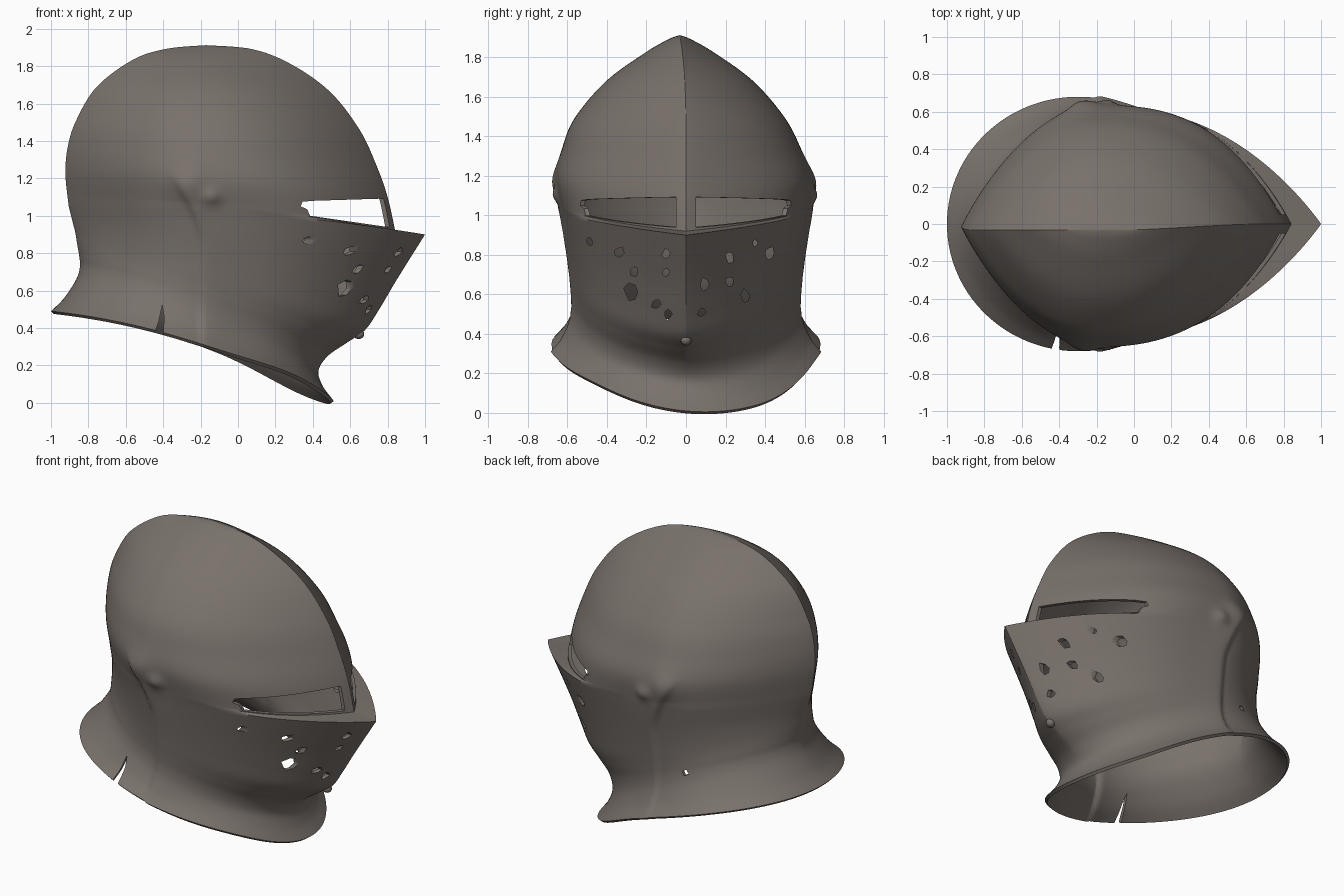
import bpy, bmesh, math, random
from mathutils import Vector

if "Cube" in bpy.data.objects:
    bpy.data.objects.remove(bpy.data.objects["Cube"])

random.seed(4)
steel = bpy.data.materials.new("aged steel")
steel.diffuse_color = (0.19, 0.165, 0.147, 1)
steel.use_nodes = True
steel.node_tree.nodes["Principled BSDF"].inputs["Base Color"].default_value = steel.diffuse_color

# Loft rings: back x,z  front x,z  half width, x of widest, back p,q  front p,q, bulge
LOWER = [
    (-1.00, .49, .51, .01, .68, -.30, 2.0, 2.0, 2.0, 2.0, .08),
    (-.93, .56, .455, .085, .622, -.29, 2.0, 1.9, 2.0, 2.0, .07),
    (-.865, .66, .43, .17, .580, -.26, 2.0, 1.74, 2.0, 1.88, .055),
    (-.845, .73, .48, .25, .565, -.24, 2.0, 1.58, 2.05, 1.65, .04),
    (-.85, .79, .58, .32, .565, -.22, 2.0, 1.45, 2.1, 1.47, .03),
    (-.86, .85, .68, .39, .571, -.21, 1.95, 1.33, 2.15, 1.32, .025),
    (-.87, .91, .755, .50, .581, -.20, 1.95, 1.23, 2.2, 1.2, .025),
    (-.885, .97, .85, .66, .598, -.20, 1.9, 1.15, 2.3, 1.1, .03),
    (-.905, 1.05, 1.00, .90, .626, -.20, 1.9, 1.08, 2.4, 1.04, .04)]
UPPER = [
    (-.91, 1.09, .84, .92, .628, -.20, 1.9, 1.08, 2.8, 1.05, .04),
    (-.923, 1.23, .80, 1.10, .645, -.20, 1.9, 1.08, 2.6, 1.08, .02),
    (-.91, 1.37, .74, 1.27, .608, -.20, 1.9, 1.08, 2.4, 1.08, 0),
    (-.865, 1.51, .65, 1.46, .535, -.20, 1.9, 1.08, 2.25, 1.08, 0),
    (-.755, 1.69, .495, 1.66, .375, -.20, 1.9, 1.05, 2.1, 1.05, 0),
    (-.56, 1.835, .29, 1.807, .175, -.19, 1.9, 1.0, 2.0, 1.0, 0),
    (-.38, 1.893, .08, 1.89, .055, -.18, 1.9, 1.0, 2.0, 1.0, 0),
    (-.17, 1.912, -.17, 1.912, 0, -.17, 1.9, 1.0, 2.0, 1.0, 0)]
STEPS, Q = 9, 70


def smooth_rings(keys):
    """Catmull-Rom interpolation of the ring parameters."""
    out = []
    for i in range(len(keys) - 1):
        a, b, c, d = (keys[max(i - 1, 0)], keys[i], keys[i + 1],
                      keys[min(i + 2, len(keys) - 1)])
        for k in range(STEPS):
            t = k / STEPS
            out.append([.5 * (2 * q + (r - p) * t + (2 * p - 5 * q + 4 * r - s) * t * t
                              + (3 * q - p - 3 * r + s) * t ** 3)
                        for p, q, r, s in zip(a, b, c, d)])
    return out + [list(keys[-1])]


def step(t):
    t = max(0, min(1, t))
    return t * t * (3 - 2 * t)


def surface_offset(x, z):
    """Raised rear edge of the cheek plate and the pivot bosses."""
    sx = -.215 - .17 * max(0, min(1, (z - .85) / .37)) ** 1.6
    fade = step((1.27 - z) / .2) * step((z - .2) / .2)
    off = .02 * fade * step((x - sx) / .035) * math.exp(-(max(0, x - sx) / .16) ** 2)
    off += .026 * math.exp(-((x + .14) ** 2 + (z - 1.10) ** 2) / .002)
    off += .022 * math.exp(-((x + .28) ** 2 + (z - 1.17) ** 2) / .008)
    return off


def ring_points(r):
    xb, zb, xf, zf, w, xw, pb, qb, pf, qf, bulge = r
    pts = []
    for i in range(4 * Q):
        a = 2 * math.pi * i / (4 * Q)
        s, side = math.cos(a), math.sin(a)
        end, p, q = (xf, pf, qf) if s >= 0 else (xb, pb, qb)
        m = min(1, abs(s))
        x = xw + (end - xw) * m
        y = max(0, w) * max(0, 1 - m ** p) ** (1 / q)
        u = (x - xb) / (xf - xb) if xf - xb > 1e-6 else .5
        z = zb + (zf - zb) * u + bulge * 4 * u * (1 - u)
        if w > .4:
            y += surface_offset(x, z) * min(1, y / .3)
        y = y if side >= 0 else -y
        # the collar hangs a little lower on one side, the crest leans to the other
        z = max(0, z - .09 * y * step((.4 - z) / .35) * step((x + .3) / .7))
        y -= .032 * step((.7 - x) / .8) * step((z - .95) / .6)
        pts.append((x, y, z))
    return pts


def new_object(name, bm):
    mesh = bpy.data.meshes.new(name)
    bmesh.ops.recalc_face_normals(bm, faces=bm.faces)
    bm.to_mesh(mesh)
    bm.free()
    mesh.materials.append(steel)
    ob = bpy.data.objects.new(name, mesh)
    bpy.context.collection.objects.link(ob)
    return ob


def prism(bm, pts, direction):
    """Closed prism from a polygon swept along a direction."""
    lo = [bm.verts.new(p) for p in pts]
    hi = [bm.verts.new(Vector(p) + Vector(direction)) for p in pts]
    n = len(pts)
    bm.faces.new(lo)
    bm.faces.new(hi[::-1])
    for i in range(n):
        bm.faces.new((lo[i], hi[i], hi[(i + 1) % n], lo[(i + 1) % n]))


# Helmet shell: flared neck, pointed visor, ledge below the sights, ridged skull
bm = bmesh.new()
rows = [[bm.verts.new(p) for p in ring_points(r)]
        for r in smooth_rings(LOWER) + smooth_rings(UPPER)]
for a, b in zip(rows, rows[1:]):
    for i in range(4 * Q):
        j = (i + 1) % (4 * Q)
        bm.faces.new((a[i], a[j], b[j], b[i]))
bmesh.ops.remove_doubles(bm, verts=bm.verts, dist=.0004)
helmet = new_object("helmet_shell", bm)

# Cutters: eye slits, breathing holes, torn rim notches
bm = bmesh.new()
slit = [(.385, 1.0), (.37, 1.035), (.335, 1.05), (.345, 1.075), (.40, 1.08),
        (.78, 1.092), (.95, 1.08), (.95, .93), (.80, .94)]
for s in (-1, 1):
    prism(bm, [(x, s * .05, z) for x, z in slit], (0, s * .9, 0))
HOLES = [(-.49, .87, .022), (-.34, .81, .03), (-.26, .71, .025), (-.28, .61, .042),
         (-.10, .81, .025), (-.10, .71, .02), (-.15, .55, .03), (-.09, .50, .025),
         (.35, .86, .018), (.42, .81, .032), (.22, .79, .03), (.09, .65, .028),
         (.22, .66, .026), (.30, .585, .036), (.08, .51, .025)]
for y, z, rad in HOLES:
    pts = []
    for k in range(7):
        a, rr = k * math.tau / 7, rad * random.uniform(.65, 1.25)
        pts.append((.2, y + rr * .8 * math.cos(a), z + rr * math.sin(a)))
    prism(bm, pts, (1, 0, 0))
prism(bm, [(-.45, -.4, .36), (-.425, -.4, .43), (-.405, -.4, .52), (-.395, -.4, .46),
           (-.40, -.4, .36)], (0, -.5, 0))
prism(bm, [(-.40, .4, .60), (-.38, .4, .625), (-.355, .4, .61), (-.37, .4, .585)],
      (0, .5, 0))
cutter = new_object("opening_cutter", bm)
cutter.hide_render = True

# Plate thickness (thinning towards the crown), then the openings
group = helmet.vertex_groups.new(name="thickness")
for v in helmet.data.vertices:
    group.add([v.index], 1 - .97 * step((v.co.z - 1.55) / .3), 'REPLACE')
solid = helmet.modifiers.new("thickness", 'SOLIDIFY')
solid.thickness, solid.offset = .02, -1
solid.vertex_group = "thickness"
cut = helmet.modifiers.new("openings", 'BOOLEAN')
cut.operation, cut.object, cut.solver = 'DIFFERENCE', cutter, 'EXACT'
bpy.context.view_layer.objects.active = helmet
helmet.select_set(True)
for m in ("thickness", "openings"):
    bpy.ops.object.modifier_apply(modifier=m)
bpy.data.objects.remove(cutter)

# Chin stud at the foot of the visor ridge
bm = bmesh.new()
bmesh.ops.create_uvsphere(bm, u_segments=16, v_segments=10, radius=.03)
bmesh.ops.scale(bm, verts=bm.verts, vec=(1, .9, .9))
bmesh.ops.translate(bm, verts=bm.verts, vec=(.645, 0, .368))
stud = new_object("chin_stud", bm)

stud.select_set(True)
bpy.ops.object.shade_smooth_by_angle(angle=math.radians(42))
